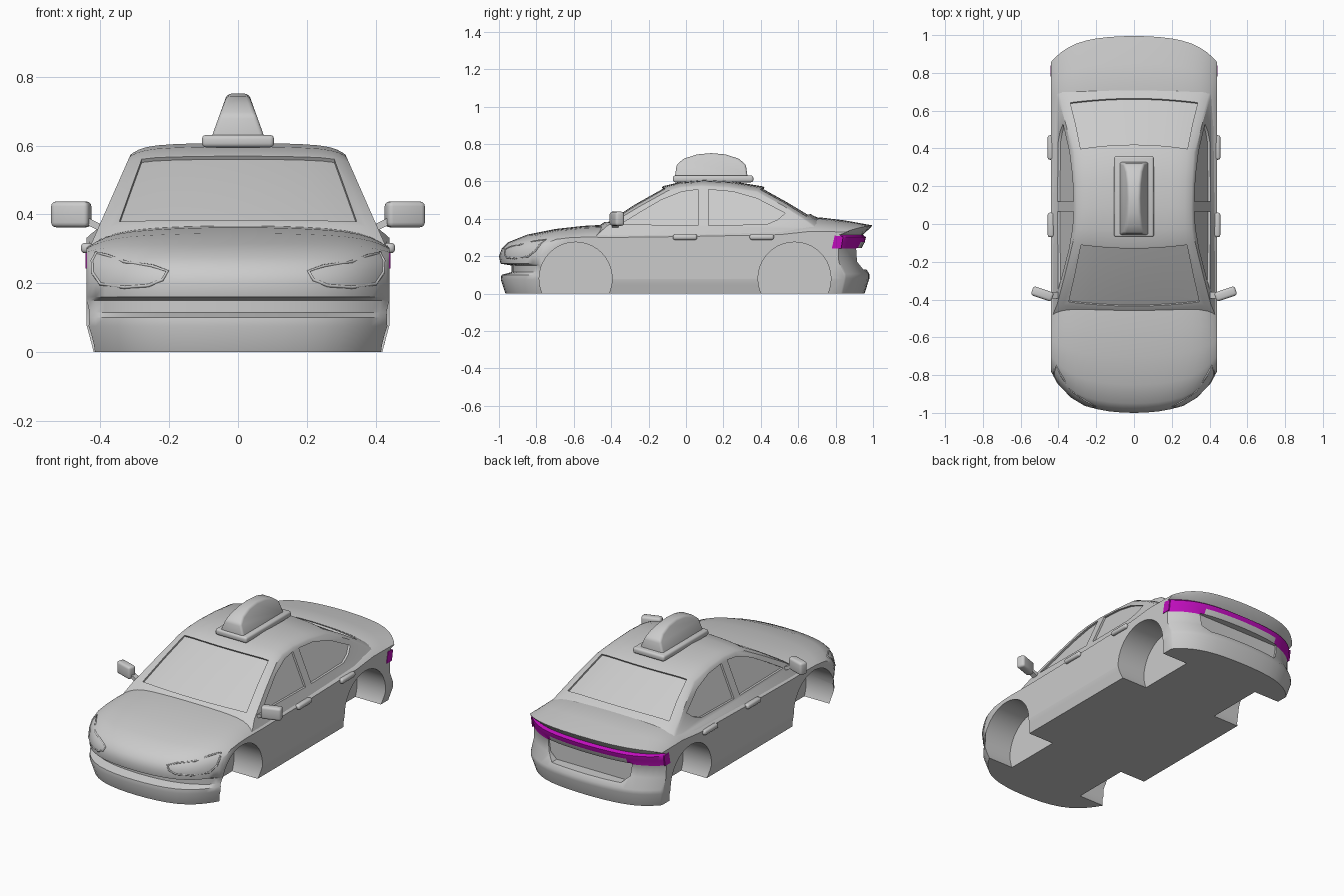
import bpy, bmesh, math
from mathutils import Vector
from mathutils.bvhtree import BVHTree

if "Cube" in bpy.data.objects:
    bpy.data.objects.remove(bpy.data.objects["Cube"])


def material(name, rgb):
    m = bpy.data.materials.new(name)
    m.use_nodes = True
    m.diffuse_color = (*rgb, 1)
    m.node_tree.nodes["Principled BSDF"].inputs["Base Color"].default_value = (*rgb, 1)
    return m


GREY = material("body grey", (0.6, 0.6, 0.6))
PURPLE = material("tail light purple", (0.52, 0.004, 0.5))


def loft(name, loops, mat=GREY, waist=False):
    """Bridge equal closed loops and cap both ends; waist splits the caps near the bottom."""
    bm = bmesh.new()
    rings = [[bm.verts.new(p) for p in loop] for loop in loops]
    n = len(rings[0])
    for a, b in zip(rings, rings[1:]):
        for i in range(n):
            j = (i + 1) % n
            bm.faces.new((a[i], a[j], b[j], b[i]))
    for r in (rings[0], rings[-1]):
        if waist:
            bm.faces.new((r[0], r[1], r[-2], r[-1]))
            bm.faces.new(r[1:-1])
        else:
            bm.faces.new(r)
    bmesh.ops.recalc_face_normals(bm, faces=bm.faces)
    mesh = bpy.data.meshes.new(name)
    bm.to_mesh(mesh)
    bm.free()
    ob = bpy.data.objects.new(name, mesh)
    bpy.context.collection.objects.link(ob)
    mesh.materials.append(mat)
    return ob


def activate(ob):
    bpy.ops.object.select_all(action='DESELECT')
    ob.select_set(True)
    bpy.context.view_layer.objects.active = ob


def finish(ob, bevel=0, angle=40, segments=3):
    activate(ob)
    if bevel:
        m = ob.modifiers.new("bevel", 'BEVEL')
        m.width, m.segments = bevel, segments
        bpy.ops.object.modifier_apply(modifier=m.name)
    bpy.ops.object.shade_smooth_by_angle(angle=math.radians(angle))
    return ob


def cut(ob, cutters):
    activate(ob)
    for c in cutters:
        m = ob.modifiers.new("cut", 'BOOLEAN')
        m.operation, m.solver, m.object = 'DIFFERENCE', 'EXACT', c
        bpy.ops.object.modifier_apply(modifier=m.name)
        bpy.data.objects.remove(c)


def box(name, center, size, bevel, turn=0):
    x, y, z = (s / 2 for s in size)
    ends = [[(a, b, c) for b, c in ((-y, -z), (y, -z), (y, z), (-y, z))] for a in (-x, x)]
    ob = loft(name, ends)
    ob.location, ob.rotation_euler = center, (0, 0, turn)
    return finish(ob, bevel)


def mirrored(values):
    return [-v for v in reversed(values) if v] + list(values)


# Lower body: side profile rows of (y, z, edge drop, groove depth, half width)
W = 0.44
nose = [(-.965, 0, 0, 0, .42), (-.99, .075, 0, 0, W), (-.987, .10, 0, 0, W),
        (-.987, .115, 0, .055, W), (-.987, .15, 0, .055, W), (-.992, .16, 0, 0, W),
        (-1, .2, 0, 0, W), (-.985, .24, .005, 0, W), (-.95, .275, .01, 0, W),
        (-.85, .315, .025, 0, W), (-.7, .345, .045, 0, W), (-.55, .362, .06, 0, W)]
tail = [(-.4, .37, .07, 0, W), (0, .365, .06, 0, W), (.5, .375, .06, 0, W),
        (.72, .407, .075, 0, W), (.85, .391, .06, 0, W), (.995, .365, .035, 0, W),
        (.99, .355, .03, 0, W), (.945, .314, 0, 0, W), (.962, .302, 0, 0, W),
        (.956, .275, 0, 0, W), (.938, .24, 0, 0, W), (.94, .17, 0, 0, W),
        (.98, .105, 0, 0, W), (.98, .08, 0, 0, W), (.955, 0, 0, 0, .42)]


def body_point(row, u):
    y, z, drop, groove, half = row
    u2 = abs(u)
    reach = max(0, (abs(y) - .5) / .5) * (.22 if y < 0 else -.14)
    bow = reach * (.4 * u2 ** 2 + .6 * u2 ** 5)
    return (u * half, y + bow + groove * (1 - u2 ** 6), z - drop * (.35 * u2 ** 2 + .65 * u2 ** 8))


columns = mirrored([0, .15, .3, .45, .58, .7, .8, .88, .94, .98, 1])
body = loft("lower_body", [[body_point(r, u) for r in nose + tail] for u in columns], waist=True)

# Tail light band painted around the back, deeper toward the corners
body.data.materials.append(PURPLE)
for f in body.data.polygons:
    c = f.center
    if c.y > .75 and abs(f.normal.x) < .98:
        if .27 < c.z < .312 or (.25 < c.z < .27 and abs(c.x) > .26):
            f.material_index = 1

# Headlight outlines laid on the front surface
bm = bmesh.new()
bm.from_mesh(body.data)
tree = BVHTree.FromBMesh(bm)
bm.free()
outline = [(.205, .235), (.22, .21), (.26, .193), (.33, .188), (.4, .198), (.422, .23),
           (.424, .265), (.412, .288), (.385, .282), (.33, .262), (.25, .25)]
for side, label in ((1, "left"), (-1, "right")):
    curve = bpy.data.curves.new(label + "_headlight_rim", 'CURVE')
    curve.dimensions, curve.bevel_depth, curve.bevel_resolution = '3D', .005, 1
    spline = curve.splines.new('POLY')
    spline.use_cyclic_u = True
    hits = [tree.ray_cast(Vector((side * x, -2, z)), Vector((0, 1, 0)))[0] for x, z in outline]
    hits = [h for h in hits if h]
    spline.points.add(len(hits) - 1)
    for p, h in zip(spline.points, hits):
        p.co = (*h, 1)
    rim = bpy.data.objects.new(label + "_headlight_rim", curve)
    curve.materials.append(GREY)
    bpy.context.collection.objects.link(rim)

# Wheel arches and plate recess
cutters = []
for y in (-.59, .58):
    for side in (1, -1):
        ring = [(y + .195 * math.cos(a), .08 + .195 * math.sin(a))
                for a in (math.tau * i / 40 for i in range(40))]
        cutters.append(loft("arch_cutter", [[(side * x, *p) for p in ring] for x in (.25, .6)]))
plate = [(-.28, .245), (.28, .245), (.27, .17), (.23, .13), (-.23, .13), (-.27, .17)]
cutters.append(loft("plate_cutter", [[(x, y, z) for x, z in plate] for y in (.9, 1.2)]))
cut(body, cutters)
finish(body, angle=42)

# Cabin: centre line rows of (y, z, edge drop)
roof = [(-.52, .30, 0), (-.455, .37, .01), (-.28, .485, .02), (-.12, .575, .025),
        (-.03, .597, .03), (.1, .608, .035), (.25, .6, .035), (.41, .573, .03),
        (.55, .495, .025), (.68, .417, .035), (.73, .395, .05), (.80, .30, 0)]


def side_x(z):
    return .42 - .44 * (z - .33)


def cabin_point(row, u):
    y, z, drop = row
    bow = .03 * u * u * max(-1, min(1, -y / .15))
    return Vector((u * side_x(z - drop), y + bow, z - drop * (.3 * u * u + .7 * u ** 10)))


def roof_row(y):
    for a, b in zip(roof, roof[1:]):
        if a[0] <= y <= b[0]:
            t = (y - a[0]) / (b[0] - a[0])
            return [p + (q - p) * t for p, q in zip(a, b)]


cabin_columns = mirrored([0, .2, .4, .6, .75, .86, .92, .97, 1])
cabin = loft("cabin", [[cabin_point(r, u) for r in roof] for u in cabin_columns])

# Sunken windscreen and rear window
cutters = []
for ys, lean in (((-.435, -.28, -.13), -.55), ((.42, .55, .665), .5)):
    n = Vector((0, lean, .84))
    loops = []
    for u in (c for c in cabin_columns if abs(c) < .9):
        line = [cabin_point(roof_row(y), u) for y in ys]
        loops.append([p - n * .011 for p in line] + [p + n * .06 for p in reversed(line)])
    cutters.append(loft("screen_cutter", loops))

# Sunken side windows either side of the centre pillar
front_window = [(-.35, .37), (-.25, .432), (-.13, .502), (-.02, .545), (.065, .556), (.065, .365)]
rear_window = [(.12, .365), (.12, .556), (.25, .545), (.38, .508), (.53, .43), (.49, .395), (.43, .37)]
for window in (front_window, rear_window):
    for side in (1, -1):
        cutters.append(loft("window_cutter", [
            [(side * (side_x(z) + d), y, z) for y, z in window] for d in (-.013, .1)]))
cut(cabin, cutters)
finish(cabin, angle=35)

# Roof sign on its plinth
box("sign_base", (0, .145, .613), (.21, .43, .036), .012)
arc = [(-.06, .62), (-.05, .69), (-.01, .722), (.06, .744), (.135, .751), (.21, .744),
       (.28, .722), (.32, .69), (.33, .62)]
sign = loft("roof_sign", [[(s * (.075 - .36 * (z - .63)), y, z) for y, z in arc] for s in (-1, 1)])
finish(sign, bevel=.012)

# Mirrors, door handles and wrap-around ends of the tail lights
lamp = [(.78, .242), (.795, .31), (.84, .305), (.83, .242)]
for side, label in ((1, "left"), (-1, "right")):
    box(label + "_mirror", (side * .485, -.37, .4), (.115, .05, .075), .014, side * .33)
    arm = [(-.395, 0), (-.36, 0), (-.36, .022), (-.395, .022)]
    finish(loft(label + "_mirror_arm", [[(side * x, y, z + h) for y, h in arm]
                                        for x, z in ((.37, .335), (.45, .375))]))
    for y, door in ((-.005, "front"), (.405, "rear")):
        box(f"{label}_{door}_handle", (side * .44, y, .302), (.034, .13, .03), .012)
    finish(loft(label + "_tail_light_end", [[(side * x, y, z) for y, z in lamp]
                                            for x in (.437, .443)], PURPLE))
